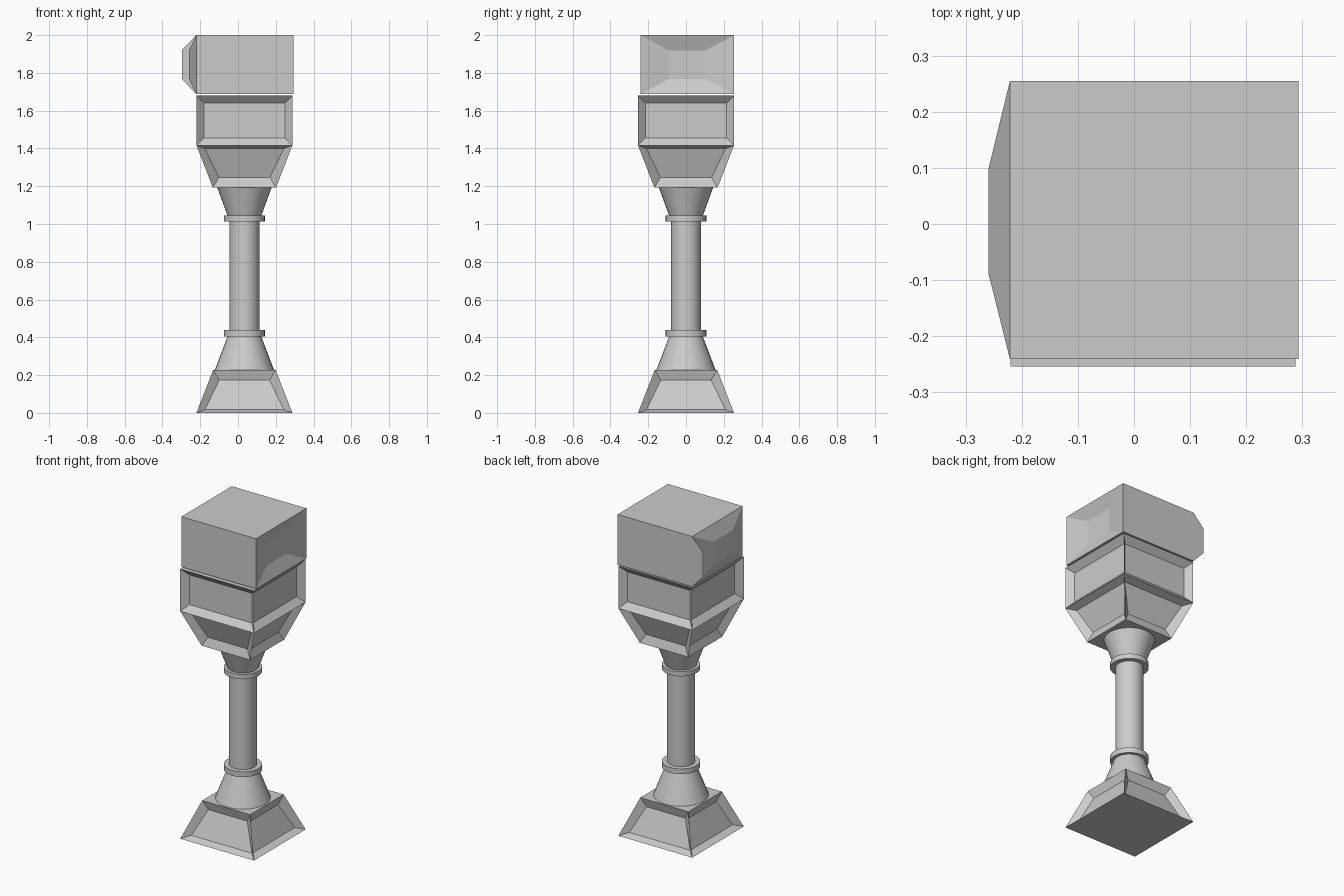
import bpy, bmesh, math

if "Cube" in bpy.data.objects:
    bpy.data.objects.remove(bpy.data.objects["Cube"])

CX = 0.034  # axis of the post


def finish(name, bm):
    bmesh.ops.recalc_face_normals(bm, faces=bm.faces)
    me = bpy.data.meshes.new(name)
    bm.to_mesh(me)
    bm.free()
    ob = bpy.data.objects.new(name, me)
    bpy.context.collection.objects.link(ob)
    return ob


def ring(bm, half, z):
    return [bm.verts.new((CX + sx * half, sy * half, z))
            for sx, sy in ((-1, -1), (1, -1), (1, 1), (-1, 1))]


def panelled_block(name, z0, half0, z1, half1, inset=0.055, depth=0.035):
    """Square (tapered) block with a sunken panel on each side."""
    bm = bmesh.new()
    a, b = ring(bm, half0, z0), ring(bm, half1, z1)
    bm.faces.new(a[::-1])
    bm.faces.new(b)
    sides = [bm.faces.new((a[i], a[(i + 1) % 4], b[(i + 1) % 4], b[i])) for i in range(4)]
    bm.normal_update()
    bmesh.ops.inset_individual(bm, faces=sides, thickness=inset, depth=-depth)
    return finish(name, bm)


def round_part(name, z0, r0, z1, r1):
    bpy.ops.mesh.primitive_cone_add(vertices=32, radius1=r0, radius2=r1, depth=z1 - z0,
                                    location=(CX, 0, (z0 + z1) / 2))
    ob = bpy.context.object
    ob.name = name
    bpy.ops.object.shade_smooth_by_angle(angle=math.radians(35))
    return ob


# Foot, flared capital and the block above it
panelled_block("foot", 0.0, 0.254, 0.228, 0.165)
panelled_block("capital_taper", 1.192, 0.167, 1.416, 0.254)
panelled_block("capital_block", 1.416, 0.254, 1.679, 0.254)

# Round column: shaft, flares and collars
round_part("lower_flare", 0.226, 0.157, 0.408, 0.088)
round_part("lower_collar", 0.405, 0.108, 0.438, 0.108)
round_part("shaft", 0.43, 0.079, 1.02, 0.079)
round_part("upper_collar", 1.014, 0.108, 1.044, 0.108)
round_part("upper_flare", 1.04, 0.088, 1.194, 0.144)

# Top block: raised panel on the left, sunken panel on the right
X0, X1, Y0, Y1, Z0, Z1 = -0.221, 0.293, -0.241, 0.255, 1.687, 2.0
bm = bmesh.new()
bmesh.ops.create_cube(bm, size=1)
for v in bm.verts:
    v.co = (X1 if v.co.x > 0 else X0, Y1 if v.co.y > 0 else Y0, Z1 if v.co.z > 0 else Z0)
bm.normal_update()
for side, x in ((-1, -0.259), (1, 0.262)):
    face = next(f for f in bm.faces if f.normal.x * side > 0.9)
    bmesh.ops.inset_individual(bm, faces=[face], thickness=0.05)
    for v in face.verts:
        v.co = (x, 0.1 if v.co.y > 0 else -0.09, 1.918 if v.co.z > 1.84 else 1.768)
finish("top_block", bm)

# Flat fin continuing the back face of the top block
bm = bmesh.new()
bm.faces.new([bm.verts.new((x, Y1, z)) for x, z in
              ((X0, Z0), (X0, Z1), (-0.296, 1.922), (-0.296, 1.767))])
finish("back_fin", bm)
